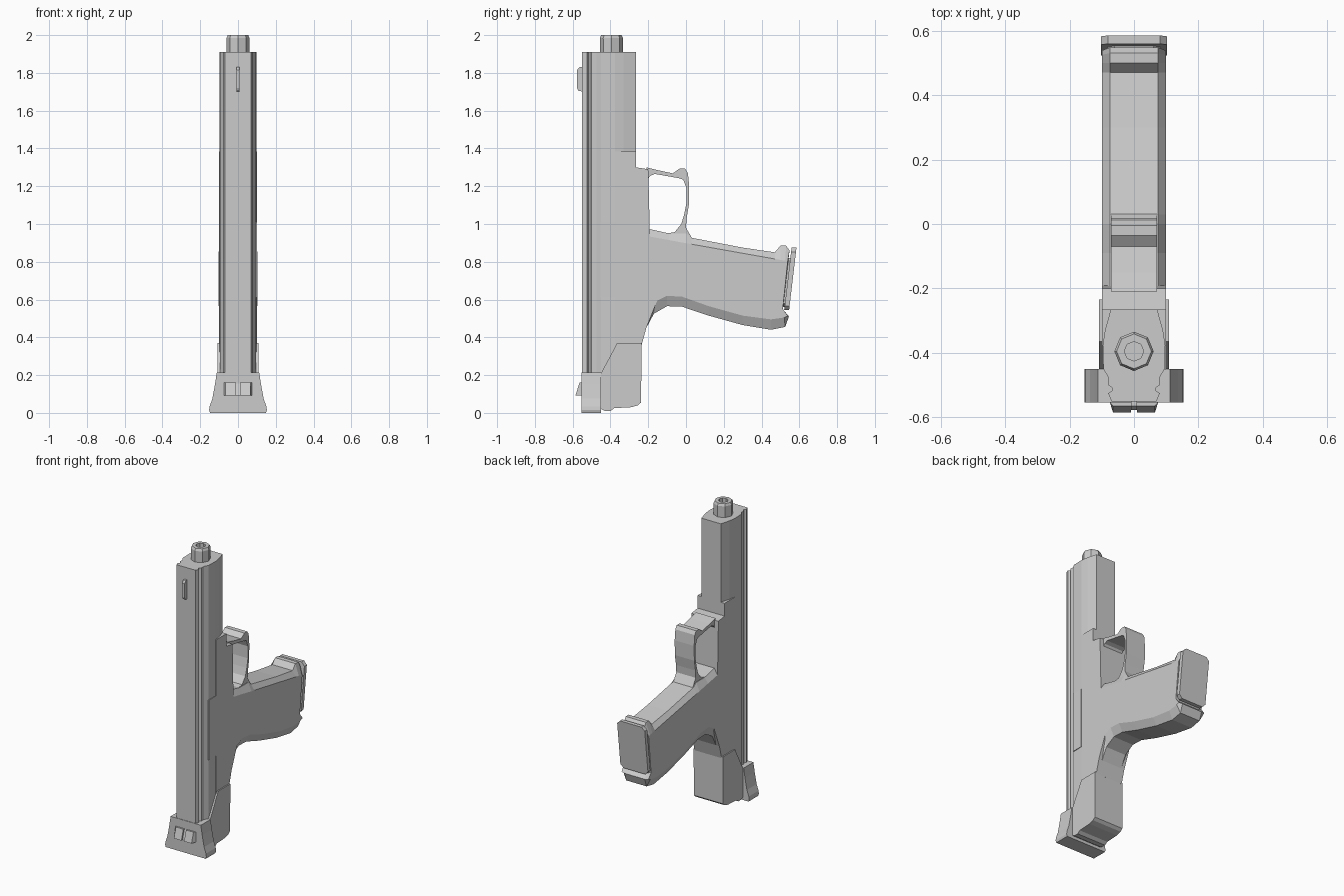
import bpy, bmesh, math


def loft(name, rings):
    """Skin a series of equal-length closed rings and cap both ends."""
    bm = bmesh.new()
    vr = [[bm.verts.new(p) for p in r] for r in rings]
    n = len(vr[0])
    for a, b in zip(vr, vr[1:]):
        for i in range(n):
            j = (i + 1) % n
            bm.faces.new((a[i], a[j], b[j], b[i]))
    bm.faces.new(vr[0][::-1])
    bm.faces.new(vr[-1])
    bmesh.ops.recalc_face_normals(bm, faces=bm.faces)
    me = bpy.data.meshes.new(name)
    bm.to_mesh(me)
    bm.free()
    ob = bpy.data.objects.new(name, me)
    bpy.context.collection.objects.link(ob)
    return ob


def side(name, layers):
    """Side profiles (y, z) placed at successive x positions."""
    return loft(name, [[(x, y, z) for y, z in pts] for x, pts in layers])


def plan(name, layers):
    """Cross-sections (x, y) placed at successive heights."""
    return loft(name, [[(x, y, z) for x, y in pts] for z, pts in layers])


def mirrored(half):
    return half + [(-x, y) for x, y in reversed(half)]


# Slide with grooved flanks
section = mirrored([(.072, -.265), (.09, -.33), (.097, -.375), (.095, -.45), (.08, -.475),
                    (.08, -.5), (.068, -.508), (.068, -.517), (.08, -.525), (.07, -.55)])
plan("slide", [(.05, section), (1.91, section)])

# Hollow octagonal muzzle
def octagon(r):
    return [(r * math.cos(i * math.pi / 4), -.395 + r * math.sin(i * math.pi / 4))
            for i in range(8)]

plan("muzzle", [(1.88, octagon(.06)), (1.985, octagon(.061)), (2.0, octagon(.054)),
                (2.0, octagon(.03)), (1.915, octagon(.03))])

# Sights
fs = [(-.54, 1.7), (-.57, 1.705), (-.577, 1.72), (-.577, 1.815), (-.565, 1.83), (-.54, 1.83)]
side("front_sight", [(-.009, fs), (.009, fs)])

def rear(y):
    return mirrored([(.075, -.54), (.075, -.553), (.065, y), (.01, y), (.01, y + .012)])

plan("rear_sight", [(.092, rear(-.585)), (.16, rear(-.564))])

# Frame rail and dust cover
frame = [(-.375, .34), (-.375, 1.385), (-.265, 1.385), (-.265, 1.30), (-.2, 1.29),
         (-.19, .9), (-.15, .6), (-.21, .45), (-.235, .36)]
side("frame", [(-.1, frame), (.1, frame)])

# Side port panel on the right
panel = [(-.452, .61), (-.452, 1.01), (-.377, 1.01), (-.377, .61)]
side("port_panel", [(.05, panel), (.1, panel)])
lever = [(-.37, .56), (-.37, .82), (-.345, .82), (-.345, .56)]

# Rear housing
tail = [(-.45, .02), (-.43, .01), (-.4, .01), (-.38, .025), (-.29, .03), (-.255, .04),
        (-.238, .055), (-.235, .37), (-.29, .37), (-.365, .37), (-.375, .35), (-.45, .21)]
side("rear_housing", [(-.108, tail), (.108, tail)])

# Flared pull handles at the rear
handle = [(.112, .215), (.122, .15), (.136, .075), (.15, .035), (.153, .015), (.148, 0)]
handle = mirrored(handle)
loft("rear_handle", [[(x, y, z) for x, z in handle] for y in (-.553, -.45)])

# Grip with bevelled front and back straps
outer = [(-.2, .975), (-.09, .95), (0, .95), (.03, .927), (.3, .875), (.47, .85),
         (.5, .885), (.53, .885), (.548, .86), (.512, .54), (.545, .51), (.525, .455),
         (.45, .44), (.3, .465), (.12, .515), (-.02, .562), (-.1, .565), (-.17, .525),
         (-.21, .45), (-.235, .37), (-.27, .37)]
inner = [(-.2, .935), (-.09, .915), (0, .898), (.03, .893), (.3, .845), (.47, .815),
         (.5, .81), (.525, .805), (.538, .8), (.512, .55), (.54, .513), (.52, .505),
         (.45, .495), (.3, .515), (.12, .565), (-.02, .615), (-.1, .62), (-.16, .59),
         (-.205, .5), (-.225, .43), (-.27, .43)]
side("grip", [(-.1, inner), (-.075, outer), (.075, outer), (.1, inner)])

# Trigger guard loop
guard = [(-.21, 1.3), (-.15, 1.285), (-.07, 1.268), (-.035, 1.293), (-.005, 1.293),
         (.01, 1.27), (.017, 1.2), (.015, 1.1), (.003, 1.03), (0, .98), (.035, .92),
         (-.04, .9), (-.21, .9), (-.21, .975), (-.1, .95), (-.06, .957), (-.025, 1.0),
         (-.01, 1.05), (.002, 1.11), (.003, 1.19), (-.015, 1.235), (-.04, 1.243),
         (-.165, 1.265), (-.19, 1.255), (-.21, 1.225)]
side("trigger_guard", [(-.072, guard), (.072, guard)])

# Magazine core and chamfered base plate, tilted with the grip end
def plate(name, w, z0, z1, c, y0, y1):
    pts = mirrored([(w - c, z0), (w, z0 + c), (w, z1 - c), (w - c, z1)])
    slope = .118
    loft(name, [[(x, y + slope * (z - .545), z) for x, z in pts] for y in (y0, y1)])

plate("magazine_core", .08, .56, .82, .02, .44, .525)
plate("base_plate", .102, .545, .875, .022, .52, .546)
